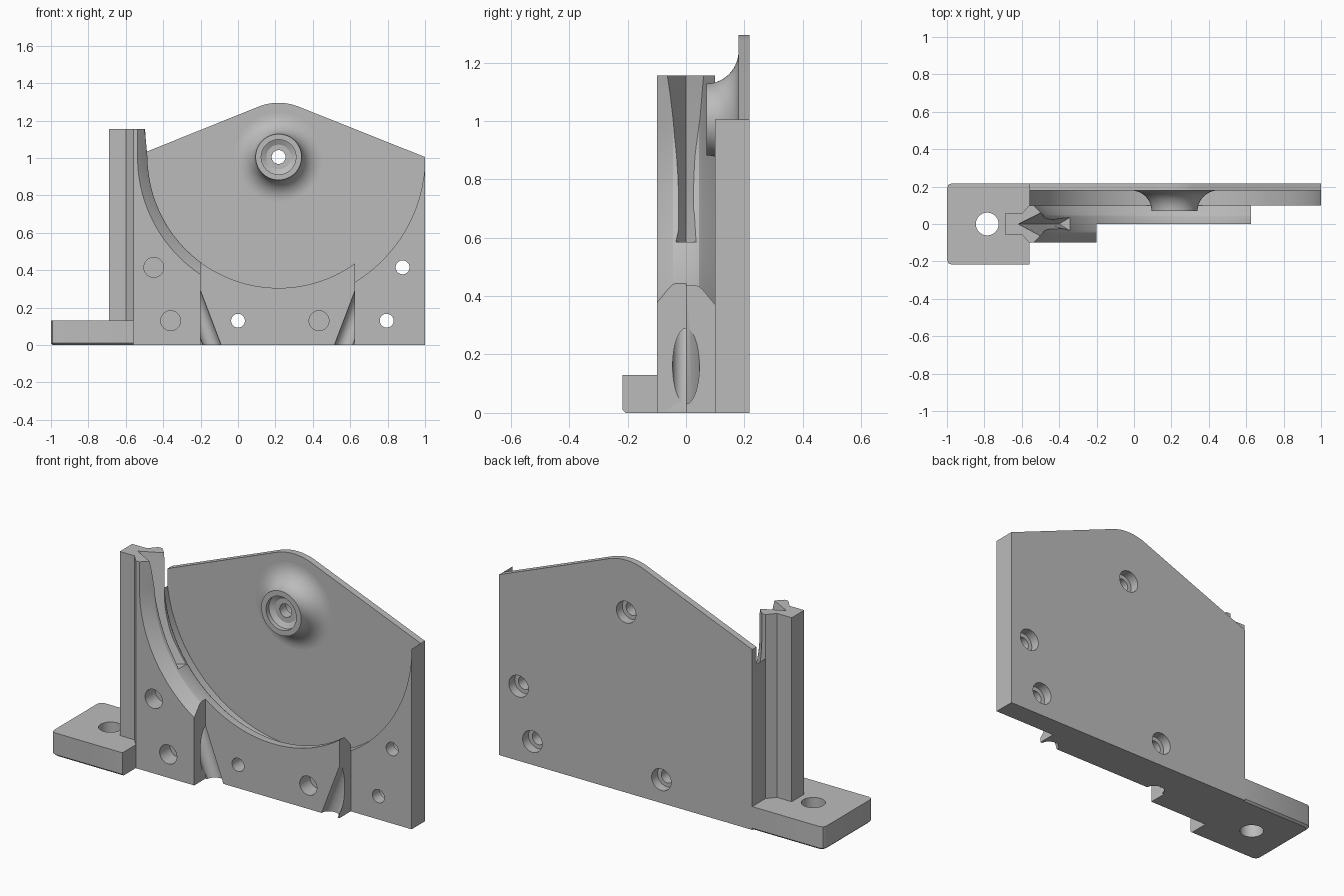
import bpy, bmesh, math

cube = bpy.data.objects.get("Cube")
if cube:
    bpy.data.objects.remove(cube)

grey = bpy.data.materials.new("plain_grey")
grey.use_nodes = True
grey.diffuse_color = (0.5, 0.5, 0.5, 1)
grey.node_tree.nodes["Principled BSDF"].inputs["Base Color"].default_value = (0.5, 0.5, 0.5, 1)

CX, CZ = 0.217, 1.005          # centre of the round pocket
TAU = math.tau


def loft(name, rings):
    """Solid through equal-length rings of points, capped at both ends."""
    bm = bmesh.new()
    rows = [[bm.verts.new(p) for p in ring] for ring in rings]
    n = len(rows[0])
    for a, b in zip(rows, rows[1:]):
        for i in range(n):
            j = (i + 1) % n
            bm.faces.new((a[i], a[j], b[j], b[i]))
    bm.faces.new(rows[0])
    bm.faces.new(rows[-1])
    bmesh.ops.recalc_face_normals(bm, faces=bm.faces[:])
    mesh = bpy.data.meshes.new(name)
    bm.to_mesh(mesh)
    bm.free()
    mesh.materials.append(grey)
    ob = bpy.data.objects.new(name, mesh)
    bpy.context.collection.objects.link(ob)
    return ob


def prism_z(name, outline, z0, z1):
    return loft(name, [[(x, y, z) for x, y in outline] for z in (z0, z1)])


def prism_y(name, outline, y0, y1):
    return loft(name, [[(x, y, z) for x, z in outline] for y in (y0, y1)])


def lathe_y(name, x, z, profile, n=64):
    """Solid turned about the y direction from (radius, y) pairs."""
    return loft(name, [[(x + r * math.cos(TAU * i / n), y, z + r * math.sin(TAU * i / n))
                        for i in range(n)] for r, y in profile])


def cut(ob, cutter):
    cutter.hide_render = True
    mod = ob.modifiers.new("cut", "BOOLEAN")
    mod.operation, mod.solver, mod.object = "DIFFERENCE", "EXACT", cutter
    bpy.context.view_layer.objects.active = ob
    bpy.ops.object.modifier_apply(modifier=mod.name)
    bpy.data.objects.remove(cutter)


def pocket(profile):
    """U-shaped cutter, round below and straight above, from (radius, y) pairs."""
    rings = []
    for r, y in profile:
        arc = [(CX + r * math.cos(a), y, CZ + r * math.sin(a))
               for a in (math.pi * (1 + i / 96) for i in range(97))]
        rings.append([(CX - r, y, 2)] + arc + [(CX + r, y, 2)])
    return loft("pocket_cutter", rings)


# Back plate: gabled outline with a rounded peak
peak = []
lean = math.atan(0.39)
for i in range(17):
    a = math.pi / 2 + lean - 2 * lean * i / 16
    peak.append((CX + 0.29 * math.cos(a), CZ + 0.29 * math.sin(a)))
outline = [(-0.56, 0), (-0.56, CZ)] + peak + [(1, CZ), (1, 0)]
back_plate = prism_y("back_plate", outline, 0.18, 0.217)

# Spacer layer with the large round recess
layer = prism_y("spacer_layer", [(-0.56, 0), (-0.56, CZ), (1, CZ), (1, 0)], 0.1, 0.18)
cut(layer, pocket([(0.783, 0.05), (0.783, 0.25)]))

# Rim block with dovetail rail, stepped at the front
plan = [(-0.2, -0.1), (-0.2, 0), (0.625, 0), (0.625, 0.1), (-0.56, 0.1), (-0.6, 0.055),
        (-0.69, 0.055), (-0.69, -0.055), (-0.6, -0.055), (-0.56, -0.1)]
rim = prism_z("rim_block", plan, 0, 1.155)
half = [(0.76, 0.106), (0.712, 0.058), (0.702, 0.045), (0.7, 0.035)]
cut(rim, pocket([(r, -y) for r, y in half] + [(r, y) for r, y in reversed(half)]))

# Flaring V groove down the tall side of the rim
groove = []
for z, tip, mouth, w in [(1.2, -0.63, -0.5, 0.07), (1.1, -0.605, -0.49, 0.057),
                         (0.95, -0.555, -0.485, 0.038), (0.8, -0.505, -0.453, 0.027),
                         (0.7, -0.465, -0.413, 0.026), (0.585, -0.4, -0.345, 0.034)]:
    reach = 0.1
    wide = w * (mouth + reach - tip) / (mouth - tip)
    groove.append([(tip, 0, z), (mouth + reach, wide, z), (mouth + reach, -wide, z)])
cut(rim, loft("groove_cutter", groove))

# Slanted pin sockets, mirrored about the pocket centre
for x, s in ((-0.2, 1), (0.625, -1)):
    ux, uz = 0.355 * s, -0.935
    ends = []
    for t in (-0.17, 0.3):
        ends.append([(x + ux * t - uz * 0.046 * math.cos(a), 0.046 * math.sin(a),
                      0.16 + uz * t + ux * 0.046 * math.cos(a))
                     for a in (TAU * i / 32 for i in range(32))])
    cut(rim, loft("socket_cutter", ends))

# Blind holes in the front
for x, z, y in ((-0.45, 0.415, -0.1), (-0.36, 0.13, -0.1), (0.433, 0.13, 0)):
    cut(rim, lathe_y("blind_cutter", x, z, [(0.053, y - 0.05), (0.053, y + 0.09)], 40))

# Flared boss with a recessed tip
flare = [(0.235 - 0.112 * math.cos(a), 0.07 + 0.11 * math.sin(a))
         for a in (math.pi / 2 * (1 - i / 14) for i in range(15))]
boss = lathe_y("pivot_boss", CX, CZ, [(0.235, 0.19)] + flare +
               [(0.093, 0.07), (0.093, 0.095), (0.066, 0.11)])

# Screw holes, counterbored from the back
for x, z in ((0, 0.13), (0.88, 0.415), (0.795, 0.13), (CX, CZ)):
    for ob in (back_plate, layer, rim, boss):
        if ob is boss and x != CX or ob in (layer, rim) and x == CX or ob is rim and x > 0.5:
            continue
        cut(ob, lathe_y("screw_cutter", x, z, [(0.037, -0.2), (0.037, 0.165),
                                              (0.06, 0.165), (0.06, 0.3)], 40))

# Foot with clipped outer corners, fine lower chamfer and a bolt hole
def foot_ring(d, z):
    w, e, c = 0.217 - d, -1 + d, 0.025
    return [(-0.56, -w, z), (-0.56, w, z), (e + c, w, z), (e + 0.3 * c, w - 0.3 * c, z),
            (e, w - c, z), (e, c - w, z), (e + 0.3 * c, 0.3 * c - w, z), (e + c, -w, z)]


foot = loft("foot", [foot_ring(0.01, 0), foot_ring(0, 0.01), foot_ring(0, 0.13)])
bolt = [(-0.785 + 0.061 * math.cos(TAU * i / 48), 0.061 * math.sin(TAU * i / 48)) for i in range(48)]
cut(foot, prism_z("bolt_cutter", bolt, -0.1, 0.3))

# Smooth curved faces, keep edges crisp
for ob in (back_plate, layer, rim, boss, foot):
    bpy.ops.object.select_all(action="DESELECT")
    ob.select_set(True)
    bpy.context.view_layer.objects.active = ob
    bpy.ops.object.shade_smooth_by_angle(angle=math.radians(25))
